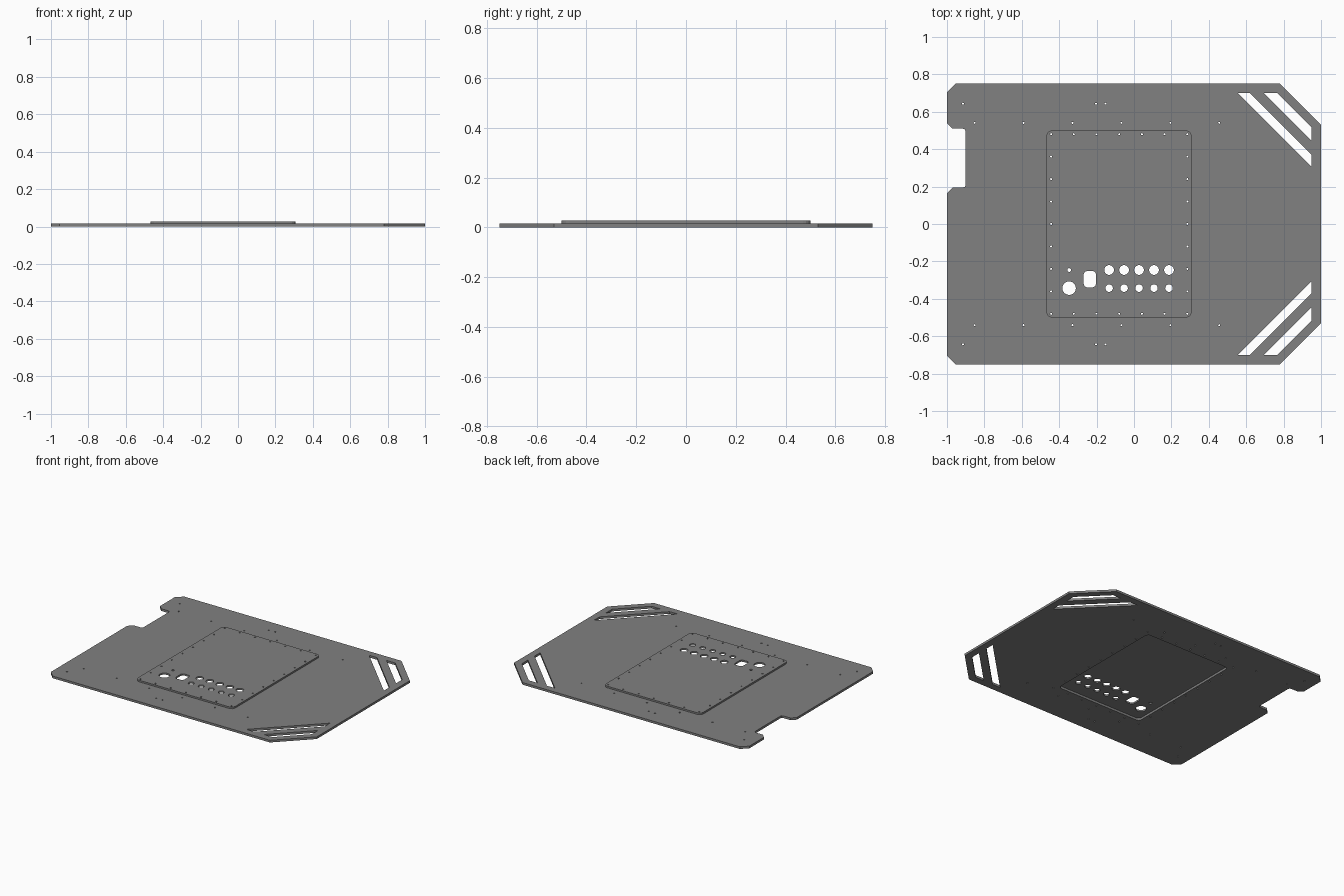
import bpy, bmesh
from math import cos, sin, pi

if "Cube" in bpy.data.objects:
    bpy.data.objects.remove(bpy.data.objects["Cube"])

PLATE_T = 0.016
TOP = 0.028

dark = bpy.data.materials.new("dark_grey")
dark.diffuse_color = (0.22, 0.22, 0.22, 1)
dark.use_nodes = True
dark.node_tree.nodes["Principled BSDF"].inputs["Base Color"].default_value = dark.diffuse_color


def circle(x, y, r, n=24):
    return [(x + r * cos(2 * pi * i / n), y + r * sin(2 * pi * i / n)) for i in range(n)]


def rounded_rect(cx, cy, w, h, r, n=4):
    pts = []
    for k, (sx, sy) in enumerate([(1, 1), (-1, 1), (-1, -1), (1, -1)]):
        for i in range(n + 1):
            a = (k + i / n) * pi / 2
            pts.append((cx + sx * (w / 2 - r) + r * cos(a), cy + sy * (h / 2 - r) + r * sin(a)))
    return pts


def sheet(name, loops, z0, z1):
    """Flat sheet: first loop is the outline, the others are cut-outs."""
    cu = bpy.data.curves.new(name, 'CURVE')
    cu.dimensions = '2D'
    cu.fill_mode = 'BOTH'
    cu.extrude = (z1 - z0) / 2
    for pts in loops:
        s = cu.splines.new('POLY')
        s.points.add(len(pts) - 1)
        for p, (x, y) in zip(s.points, pts):
            p.co = (x, y, 0, 1)
        s.use_cyclic_u = True
    ob = bpy.data.objects.new(name, cu)
    bpy.context.collection.objects.link(ob)
    ob.location.z = (z0 + z1) / 2
    bpy.ops.object.select_all(action='DESELECT')
    ob.select_set(True)
    bpy.context.view_layer.objects.active = ob
    bpy.ops.object.convert(target='MESH')
    ob = bpy.context.object
    bm = bmesh.new()
    bm.from_mesh(ob.data)
    bmesh.ops.remove_doubles(bm, verts=bm.verts, dist=1e-5)
    bmesh.ops.recalc_face_normals(bm, faces=bm.faces)
    for f in bm.faces:
        f.smooth = False
        f.material_index = 0
    bm.to_mesh(ob.data)
    bm.free()
    ob.data.materials.clear()
    ob.data.materials.append(dark)
    return ob


# Screw holes shared by the panel and the plate rim below it
panel_screws = []
for i in range(7):
    for y in (-0.48, 0.48):
        panel_screws.append(circle(-0.443 + i * 0.1213, y, 0.0055, 12))
for j in range(1, 8):
    for x in (-0.443, 0.285):
        panel_screws.append(circle(x, -0.48 + j * 0.12, 0.0055, 12))

# Base plate outline with clipped corners and a side notch
outline = [(-0.955, 0.75), (0.78, 0.75), (1, 0.53), (1, -0.53), (0.78, -0.75),
           (-0.955, -0.75), (-1, -0.705),
           (-1, 0.165), (-0.97, 0.195), (-0.915, 0.195), (-0.904, 0.199), (-0.9, 0.21),
           (-0.9, 0.495), (-0.904, 0.506), (-0.915, 0.51), (-0.97, 0.51), (-1, 0.54),
           (-1, 0.705)]
plate = [outline, rounded_rect(-0.08, 0, 0.685, 0.905, 0.025)] + panel_screws
for s in (1, -1):
    # Diagonal corner slots
    for a, b in ((1.256, 1.32), (1.395, 1.465)):
        plate.append([(a - 0.7, 0.7 * s), (b - 0.7, 0.7 * s),
                      (0.95, (b - 0.95) * s), (0.95, (a - 0.95) * s)])
    # Small mounting holes
    for i in range(6):
        plate.append(circle(-0.852 + i * 0.2615, 0.541 * s, 0.0055, 12))
    for x in (-0.915, -0.203, -0.153):
        plate.append(circle(x, 0.643 * s, 0.0055, 12))
sheet("base_plate", plate, 0, PLATE_T)

# Raised control panel with connector and button cut-outs
panel = [rounded_rect(-0.08, 0, 0.776, 1.0, 0.03)] + panel_screws
for i in range(5):
    x = -0.133 + i * 0.08
    panel.append(circle(x, -0.246, 0.026, 32))
    panel.append(circle(x, -0.343, 0.02, 32))
panel.append(circle(-0.347, -0.343, 0.036, 32))
panel.append(circle(-0.347, -0.246, 0.01, 16))
panel.append(rounded_rect(-0.236, -0.295, 0.066, 0.088, 0.018, 2))
sheet("control_panel", panel, PLATE_T, TOP)
